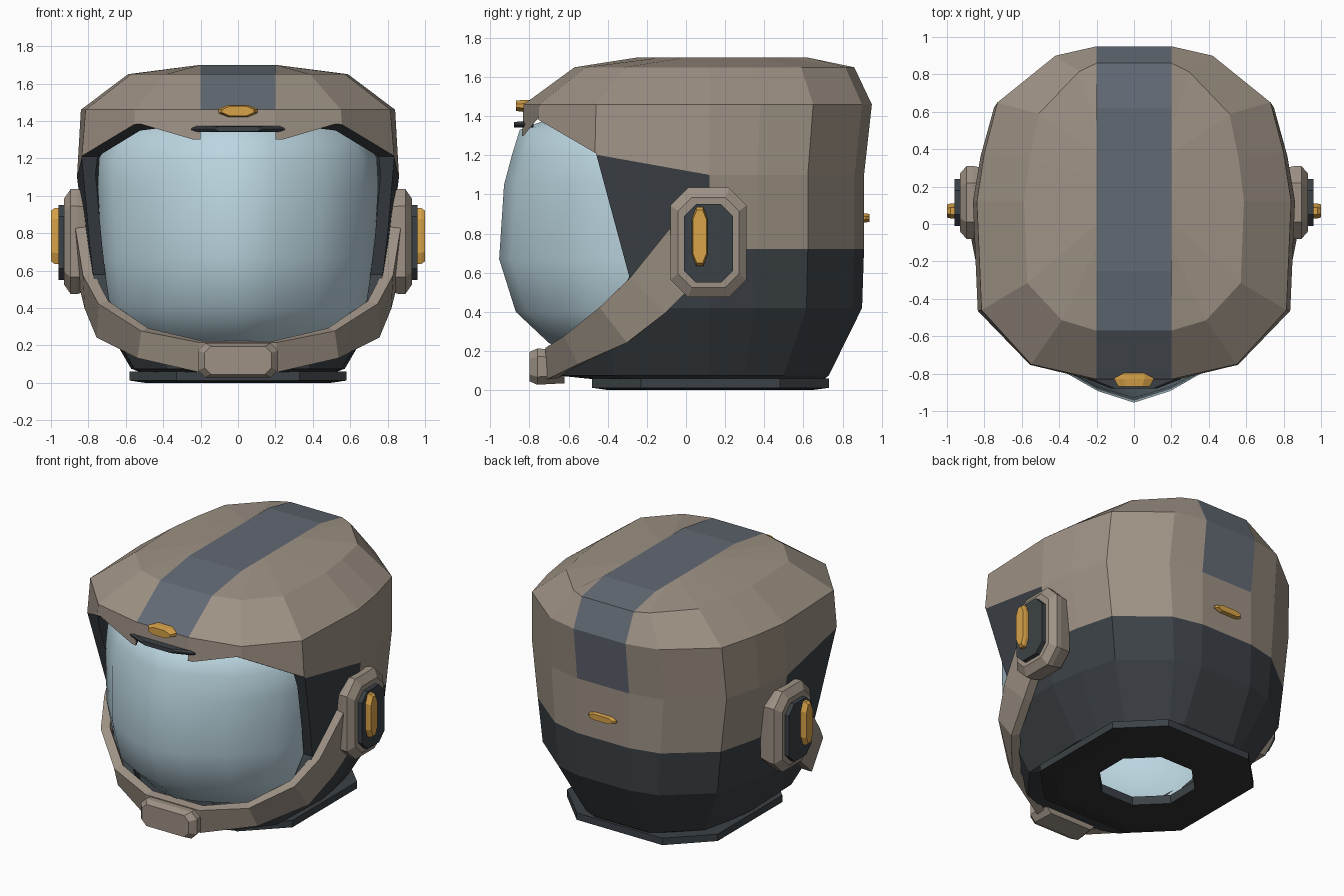
import bpy, bmesh

if "Cube" in bpy.data.objects:
    bpy.data.objects.remove(bpy.data.objects["Cube"])


def material(name, r, g, b):
    m = bpy.data.materials.new(name)
    m.use_nodes = True
    m.diffuse_color = (r, g, b, 1)
    m.node_tree.nodes["Principled BSDF"].inputs["Base Color"].default_value = (r, g, b, 1)
    return m


tan = material("warm grey tan", .34, .285, .232)
stripe = material("blue grey", .124, .144, .175)
slate = material("dark slate", .044, .053, .061)
black = material("black", .032, .032, .034)
amber = material("amber", .68, .36, .065)
glass = material("pale blue glass", .50, .67, .75)


def finish(name, bm, mats, rule=None):
    """Turn a bmesh into a flat shaded object; rule gives a material slot per face centre."""
    bmesh.ops.recalc_face_normals(bm, faces=bm.faces)
    if rule:
        for f in bm.faces:
            f.material_index = rule(f.calc_center_median())
    me = bpy.data.meshes.new(name)
    bm.to_mesh(me)
    bm.free()
    for m in mats:
        me.materials.append(m)
    ob = bpy.data.objects.new(name, me)
    bpy.context.collection.objects.link(ob)
    return ob


def loft(name, rings, mats, rule=None, wrap=True, closed=False, cap_start=False, cap_end=False):
    """Skin a list of equal length point rings."""
    bm = bmesh.new()
    rows = [[bm.verts.new(p) for p in ring] for ring in rings]
    n = len(rows[0])
    pairs = list(zip(rows, rows[1:])) + ([(rows[-1], rows[0])] if closed else [])
    for a, b in pairs:
        for i in range(n if wrap else n - 1):
            j = (i + 1) % n
            bm.faces.new((a[i], a[j], b[j], b[i]))
    if cap_start:
        bm.faces.new(rows[0])
    if cap_end:
        bm.faces.new(rows[-1])
    return finish(name, bm, mats, rule)


def octagon(w, h, cu, cv):
    """Rectangle with chamfered corners."""
    half = [(w / 2, h / 2 - cv), (w / 2 - cu, h / 2), (cu - w / 2, h / 2), (-w / 2, h / 2 - cv)]
    return half + [(-u, -v) for u, v in half]


def block(name, axis, centre, sections, mat, side=1):
    """Stack chamfered sections (depth, width, height, chamfers) along the x or y axis."""
    cu, cv = centre
    rings = []
    for d, *size in sections:
        pts = octagon(*size)
        if axis == "x":
            rings.append([(side * d, cu + u, cv + v) for u, v in pts])
        else:
            rings.append([(cu + u, d, cv + v) for u, v in pts])
    return loft(name, rings, [mat], cap_start=True, cap_end=True)


def apply_all(ob):
    bpy.ops.object.select_all(action="DESELECT")
    bpy.context.view_layer.objects.active = ob
    ob.select_set(True)
    for m in list(ob.modifiers):
        bpy.ops.object.modifier_apply(modifier=m.name)


def mirrored(half):
    return list(half) + [(-x, y, z) for x, y, z in reversed(half)]


# Helmet shell: one outline scaled ring by ring, from back to front
outline = [(.2, .95), (.42, .90), (.73, .65), (.80, .38), (.84, .12), (.815, -.46), (.55, -.75), (.2, -.83)]
levels = [(1.65, .70, .86, .57), (1.46, 1, .95, .83), (1.1, 1.025, .91, .84),
          (.72, .965, .91, .80), (.42, .92, .90, .72), (.075, .68, .73, .66), (.05, .60, .70, .42)]
rings = [mirrored([(.2, .62 - .87 * i / 7, 1.7) for i in range(8)])]
for z, sx, back, front in levels:
    ring = []
    for x, y in outline:
        px = .2 if x == .2 else x * sx
        py = y * back / .95 if y > 0 else y * front / .83
        if 0 < y < .2:
            py = .12
        rise = max(0, .12 - y) * .18 if z == 1.1 else 0
        ring.append((px, py, z + rise))
    rings.append(mirrored(ring))


def shell_rule(c):
    if abs(c.x) < .1 and (c.z > 1.47 or (c.y > 0 and c.z > 1.12)):
        return 1
    if c.z < .71 or (c.y < .11 and c.z < 1.18):
        return 2
    return 0


shell = loft("helmet_shell", rings, [tan, stripe, slate], shell_rule, cap_start=True)
solid = shell.modifiers.new("thickness", "SOLIDIFY")
solid.thickness = .07
solid.offset = -1
solid.material_offset = 2
solid.material_offset_rim = 2

# Face opening and the small notch in the brow
opening = [(-1.3, 1.30), (-.83, 1.30), (-.76, 1.385), (-.46, 1.21), (-.29, .58),
           (-.43, .33), (-.62, .14), (-1.3, .14)]
notch = [(-1.3, 1.0), (-1.3, 1.355), (-.7, 1.355), (-.7, 1.0)]
cutters = []
for name, poly, w in (("opening_cutter", opening, 1.3), ("notch_cutter", notch, .2)):
    cut = loft(name, [[(s * w, y, z) for y, z in poly] for s in (-1, 1)],
               [tan, stripe, slate], lambda c: 2, cap_start=True, cap_end=True)
    cut.hide_render = True
    mod = shell.modifiers.new(name, "BOOLEAN")
    mod.operation = "DIFFERENCE"
    mod.solver = "EXACT"
    mod.object = cut
    cutters.append(cut)
apply_all(shell)
for cut in cutters:
    bpy.data.objects.remove(cut)

# Visor: smooth bulging sheet
section = [(.72, -.1), (.75, .25), (.67, .54), (.45, .79), (.2, .935)]
rows = []
for z, sx, front in ((1.38, .80, .72), (1.33, .90, .85), (1.2, .99, .89), (1.05, 1, .93), (.67, .97, .955),
                     (.4, .93, .87), (.24, .78, .70), (.15, .55, .5)):
    half = [(x * sx, -y * front, z) for x, y in section]
    rows.append(half + [(0, -front, z)] + [(-x, y, h) for x, y, h in reversed(half)])
visor = loft("visor", rows, [glass], wrap=False)
for p in visor.data.polygons:
    p.use_smooth = True

# Jaw guard: band from ear to ear around the chin
upper = [(.84, -.08, .83), (.80, -.28, .58), (.72, -.43, .43), (.50, -.60, .285), (.2, -.69, .22)]
lower = [(.82, .02, .52), (.79, -.10, .40), (.73, -.29, .25), (.52, -.53, .14), (.2, -.68, .06)]
jaw = loft("jaw_guard", [mirrored(upper), mirrored(lower)], [tan], wrap=False)
band = jaw.modifiers.new("thickness", "SOLIDIFY")
band.thickness = .06
band.offset = 0
apply_all(jaw)

block("chin_block", "y", (0, .12),
      [(-.62, .40, .17, .04, .04), (-.76, .43, .185, .04, .04), (-.80, .36, .15, .035, .035)], tan)

# Brow clip and lamps
block("brow_clip", "y", (0, 1.357),
      [(-.78, .52, .032, .03, .012), (-.83, .50, .032, .03, .012), (-.88, .24, .028, .02, .01)], slate)
block("brow_lamp", "y", (0, 1.453),
      [(-.77, .21, .062, .05, .02), (-.83, .21, .062, .05, .02), (-.868, .17, .052, .04, .018)], amber)
block("rear_lamp", "y", (0, .88),
      [(.87, .21, .046, .04, .015), (.92, .21, .046, .04, .015), (.938, .18, .04, .03, .012)], amber)

# Ear pods
for side, label in ((1, "left"), (-1, "right")):
    block(label + "_ear_pod", "x", (.115, .755),
          [(.78, .36, .52, .08, .08), (.86, .39, .56, .09, .09),
           (.895, .39, .56, .09, .09), (.93, .31, .46, .07, .07)], tan, side)
    block(label + "_ear_plate", "x", (.115, .75),
          [(.90, .25, .40, .06, .06), (.96, .25, .40, .06, .06)], slate, side)
    block(label + "_ear_lamp", "x", (.07, .785),
          [(.94, .08, .30, .022, .06), (.98, .08, .30, .022, .06), (1.0, .07, .27, .02, .05)], amber, side)

# Neck ring with a hole
outer = octagon(1.16, 1.21, .25, .25)
hole = octagon(.59, .58, .17, .17)


def neck(points, scale, z):
    return [(u * scale, .125 + v * scale, z) for u, v in points]


loft("neck_ring",
     [neck(outer, 1, .06), neck(outer, 1, .012), neck(outer, .86, 0), neck(hole, 1, 0), neck(hole, 1, .06)],
     [slate, black], lambda c: 1 if c.z < .01 else 0, closed=True)
